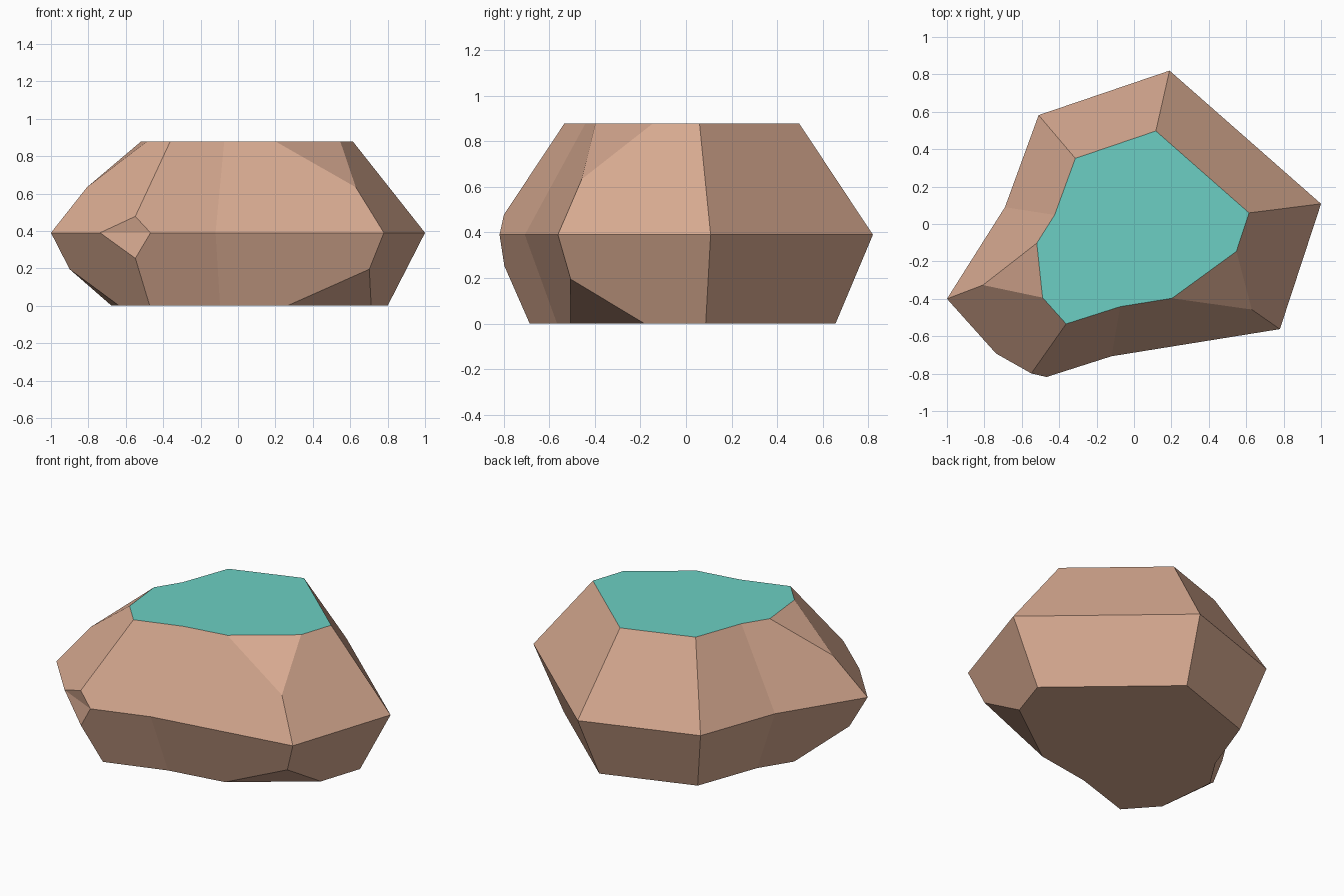
import bpy, bmesh

if "Cube" in bpy.data.objects:
    bpy.data.objects.remove(bpy.data.objects["Cube"])


def material(name, rgb):
    m = bpy.data.materials.new(name)
    m.diffuse_color = (*rgb, 1)
    m.use_nodes = True
    m.node_tree.nodes["Principled BSDF"].inputs["Base Color"].default_value = m.diffuse_color
    return m


# Widest outline of the rock, counter-clockwise from the left tip
outline = [(-1, -.4), (-.59, -.857), (-.12, -.707), (.78, -.562),
           (1, .108), (.19, .82), (-.51, .582), (-.69, .09)]
LEFT, FRONT_LEFT, FRONT_RIGHT = 0, 1, 3

bm = bmesh.new()


def ring(scale, z, dy=0):
    return [bm.verts.new((x * scale, y * scale + dy, z)) for x, y in outline]


def chop(v, cuts):
    """Slice corner v off; cuts = ordered (neighbour, fraction) pairs."""
    edges = [(next(e for e in v.link_edges if e.other_vert(v) == n), f)
             for n, f in cuts]
    new = [bmesh.utils.edge_split(e, v, f)[1] for e, f in edges]
    for face in list(v.link_faces):
        a, b = [n for n in new if n in face.verts[:]]
        bmesh.utils.face_split(face, a, b)
    bm.verts.remove(v)
    for i in range(1, len(new) - 1):
        bm.faces.new((new[0], new[i], new[i + 1]))


# Rock body: base, widest and top rings joined by flat sides
base, mid, top = ring(.8, 0), ring(1, .39), ring(.615, .877, -.007)
n = len(outline)
for lo, hi in ((base, mid), (mid, top)):
    for i in range(n):
        j = (i + 1) % n
        bm.faces.new((lo[i], lo[j], hi[j], hi[i]))
bm.faces.new(base[::-1])
bm.faces.new(top)

# Chipped corner at the front left of the widest ring
i = FRONT_LEFT
chop(mid[i], [(mid[i - 1], .36), (top[i], .18), (mid[i + 1], .26), (base[i], .35)])

# Chipped corners at half edge length on the top and base rims
for rim in (top, base):
    for i in (LEFT, FRONT_RIGHT):
        chop(rim[i], [(rim[i - 1], .5), (mid[i], .5), (rim[(i + 1) % n], .5)])

# Teal on the flat top, stone everywhere else
bmesh.ops.recalc_face_normals(bm, faces=bm.faces[:])
for f in bm.faces:
    f.smooth = False
    f.material_index = 1 if f.normal.z > .95 else 0

mesh = bpy.data.meshes.new("rock")
bm.to_mesh(mesh)
bm.free()
mesh.materials.append(material("tan stone", (.686, .402, .283)))
mesh.materials.append(material("teal top", (.150, .624, .546)))
bpy.context.collection.objects.link(bpy.data.objects.new("rock", mesh))
